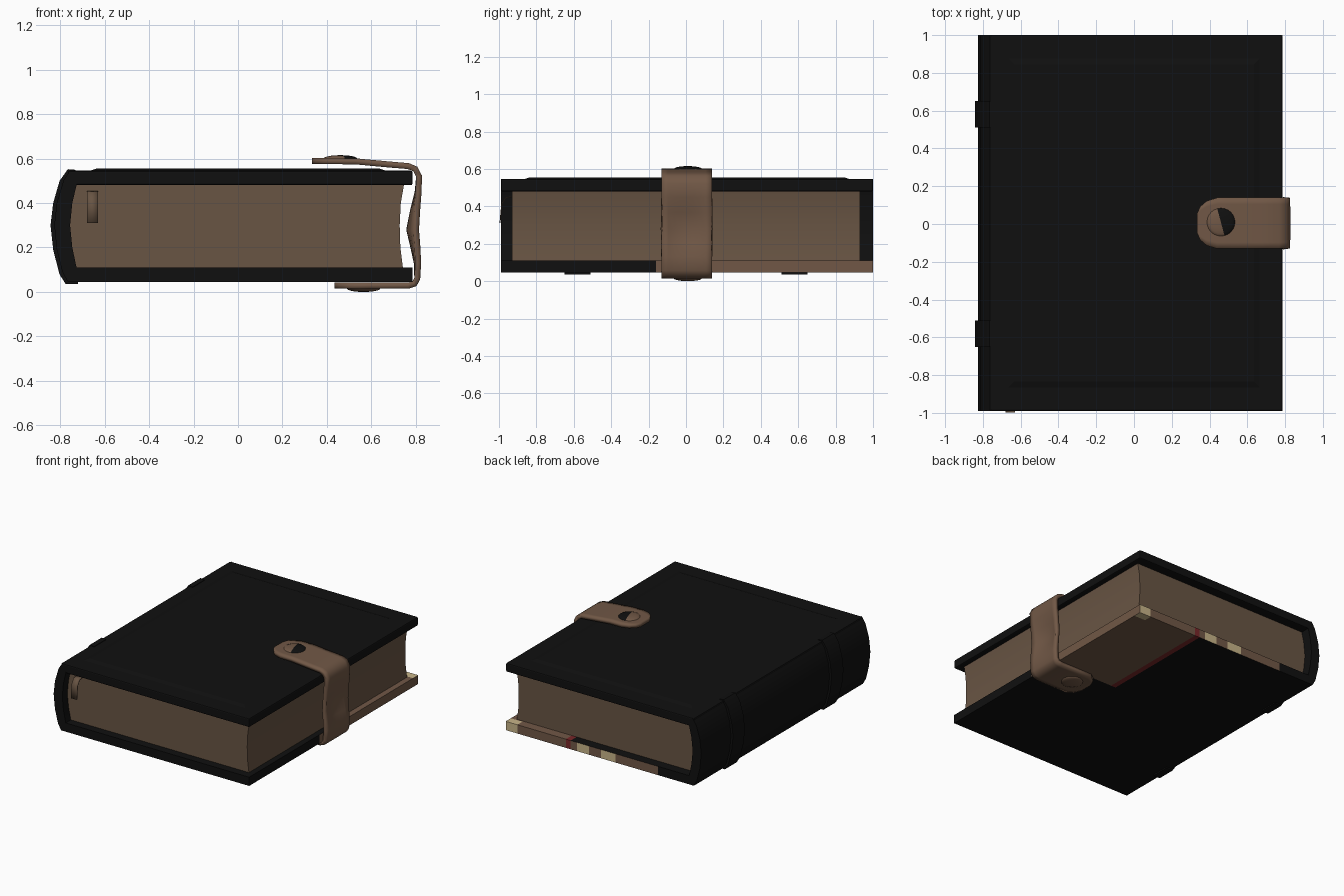
import bpy, bmesh, math
from mathutils import Vector

cube = bpy.data.objects.get("Cube")
if cube:
    bpy.data.objects.remove(cube, do_unlink=True)


def material(name, rgb):
    m = bpy.data.materials.new(name)
    m.use_nodes = True
    m.diffuse_color = (*rgb, 1)
    m.node_tree.nodes["Principled BSDF"].inputs["Base Color"].default_value = (*rgb, 1)
    return m


BLACK = material("black leather", (0.005, 0.005, 0.005))
PAPER = material("brown paper", (0.14, 0.09, 0.057))
STRAP = material("brown leather", (0.165, 0.097, 0.061))
RED = material("dark red", (0.19, 0.02, 0.022))
CREAM = material("cream", (0.58, 0.46, 0.25))


def finish(name, bm, mats, smooth=None):
    bmesh.ops.recalc_face_normals(bm, faces=bm.faces[:])
    mesh = bpy.data.meshes.new(name)
    bm.to_mesh(mesh)
    bm.free()
    ob = bpy.data.objects.new(name, mesh)
    bpy.context.collection.objects.link(ob)
    for m in mats:
        mesh.materials.append(m)
    if smooth:
        bpy.ops.object.select_all(action='DESELECT')
        ob.select_set(True)
        bpy.context.view_layer.objects.active = ob
        bpy.ops.object.shade_smooth_by_angle(angle=math.radians(smooth))
    return ob


def extrude_y(name, profile, y0, y1, mat):
    """Extrude an (x, z) outline along y."""
    bm = bmesh.new()
    face = bm.faces.new([bm.verts.new((x, y0, z)) for x, z in profile])
    moved = bmesh.ops.extrude_face_region(bm, geom=[face])["geom"]
    verts = [v for v in moved if isinstance(v, bmesh.types.BMVert)]
    bmesh.ops.translate(bm, verts=verts, vec=(0, y1 - y0, 0))
    return finish(name, bm, [mat], 30)


def box(lo, hi):
    bm = bmesh.new()
    bmesh.ops.create_cube(bm, size=1)
    for v in bm.verts:
        v.co = [a + (b - a) * (c + 0.5) for a, b, c in zip(lo, hi, v.co)]
    return bm


BACK, FRONT, EDGE = 1.0, -0.99, 0.785

# Top cover with its softened edges
top = finish("top_cover", box((-0.765, FRONT, 0.48), (EDGE, BACK, 0.545)), [BLACK])
bev = top.modifiers.new("soft_edges", 'BEVEL')
bev.width, bev.segments = 0.008, 2

# Raised panel, narrower at its top
bm = box((-0.68, -0.88, 0.54), (0.68, 0.89, 0.555))
for v in bm.verts:
    if v.co.z > 0.55:
        v.co.x -= math.copysign(0.045, v.co.x)
        v.co.y -= math.copysign(0.045, v.co.y)
finish("raised_panel", bm, [BLACK])

# Bottom cover, cut so that its worn corner can be coloured
bm = box((-0.765, FRONT, 0.045), (EDGE, BACK, 0.11))
cuts = [(0, x) for x in (-0.47, -0.12, 0.0, 0.1, 0.2, 0.25, 0.29, 0.69)]
cuts += [(1, y) for y in (-0.16, 0.1, 0.94)]
for axis, at in cuts:
    point, normal = Vector(), Vector()
    point[axis], normal[axis] = at, 1
    bmesh.ops.bisect_plane(bm, geom=bm.verts[:] + bm.edges[:] + bm.faces[:],
                           plane_co=point, plane_no=normal)
bm.normal_update()
for f in bm.faces:
    c, n = f.calc_center_median(), f.normal
    rim = n.y > 0.5
    if (c.x > 0.69 and c.y > 0.94 and n.x < 0.5) or (rim and 0.1 < c.x < 0.2) \
            or (rim and -0.12 < c.x < 0):
        f.material_index = 3
    elif 0.25 < c.x < 0.29 and c.y > 0.1:
        f.material_index = 2
    elif (c.x > 0.29 and c.y > 0.1) or (n.x > 0.5 and c.y > -0.16) \
            or (rim and c.x > -0.47):
        f.material_index = 1
finish("bottom_cover", bm, [BLACK, STRAP, RED, CREAM])

# Page block: rounded at the spine, hollow at the fore edge
pages = [(-0.73, 0.105), (-0.75, 0.2), (-0.76, 0.3), (-0.75, 0.4), (-0.73, 0.485),
         (0.747, 0.485), (0.732, 0.4), (0.727, 0.3), (0.73, 0.2), (0.742, 0.105)]
extrude_y("page_block", pages, -0.93, 0.93, PAPER)

# Spine shell and its two raised bands
spine = [(-0.755, 0.545), (-0.785, 0.5), (-0.815, 0.4), (-0.826, 0.3), (-0.815, 0.19),
         (-0.79, 0.09), (-0.765, 0.045), (-0.725, 0.105), (-0.745, 0.2), (-0.755, 0.3),
         (-0.745, 0.4), (-0.725, 0.485)]
extrude_y("spine", spine, FRONT, BACK, BLACK)
band = [(-0.73, 0.549), (-0.765, 0.552), (-0.802, 0.5), (-0.831, 0.4), (-0.843, 0.3),
        (-0.831, 0.19), (-0.803, 0.08), (-0.775, 0.036), (-0.72, 0.036), (-0.72, 0.06),
        (-0.79, 0.2), (-0.8, 0.3), (-0.79, 0.4), (-0.73, 0.53)]
for label, y in (("front", -0.58), ("back", 0.58)):
    extrude_y(label + "_spine_band", band, y - 0.07, y + 0.07, BLACK)

# Bookmark tab curling out of the pages
bm = bmesh.new()
rows = [[bm.verts.new((x, y, z)) for x in (-0.68, -0.63)]
        for y, z in ((-0.925, 0.455), (-0.965, 0.448), (-0.988, 0.41), (-0.997, 0.31))]
for a, b in zip(rows, rows[1:]):
    bm.faces.new((a[0], a[1], b[1], b[0]))
tab = finish("bookmark_tab", bm, [PAPER], 60)
tab.modifiers.new("thickness", 'SOLIDIFY').thickness = 0.005

# Closing strap: path of (x, z, half width, sag of the middle)
W = 0.135
path = [(0.333, 0.588, 0.05, 0), (0.35, 0.588, 0.088, 0), (0.385, 0.588, 0.118, 0),
        (0.44, 0.588, W, 0), (0.53, 0.587, W, 0), (0.68, 0.573, W, 0),
        (0.765, 0.566, W, 0), (0.797, 0.553, W, 0), (0.814, 0.52, W, 0),
        (0.812, 0.45, W, 0.004), (0.806, 0.37, W, 0.018), (0.801, 0.28, W, 0.031),
        (0.807, 0.2, W, 0.018), (0.81, 0.13, W, 0.006), (0.806, 0.06, W, 0),
        (0.794, 0.037, W, 0), (0.765, 0.028, W, 0), (0.6, 0.028, W, 0),
        (0.5, 0.028, W, 0), (0.46, 0.028, 0.105, 0), (0.435, 0.028, 0.05, 0)]
across = [i / 4 - 1 for i in range(9)]
bm = bmesh.new()
rows = [[bm.verts.new((x - sag * (1 - t * t), 0.004 + w * t, z)) for t in across]
        for x, z, w, sag in path]
for a, b in zip(rows, rows[1:]):
    for i in range(len(across) - 1):
        bm.faces.new((a[i], a[i + 1], b[i + 1], b[i]))
strap = finish("closing_strap", bm, [STRAP], 50)
sol = strap.modifiers.new("thickness", 'SOLIDIFY')
sol.thickness, sol.offset = 0.027, 0

# Domed strap buttons; the upper one is half black
for label, x, z, height in (("top", 0.46, 0.6, 0.015), ("bottom", 0.565, 0.015, 0.015)):
    bm = bmesh.new()
    bmesh.ops.create_uvsphere(bm, u_segments=24, v_segments=10, radius=1)
    for f in bm.faces:
        c = f.calc_center_median()
        f.material_index = int(label == "top" and c.x + 0.3 * c.y > 0)
    for v in bm.verts:
        v.co = (x + v.co.x * 0.075, 0.01 + v.co.y * 0.075, z + v.co.z * height)
    finish(label + "_button", bm, [STRAP, BLACK], 60)
